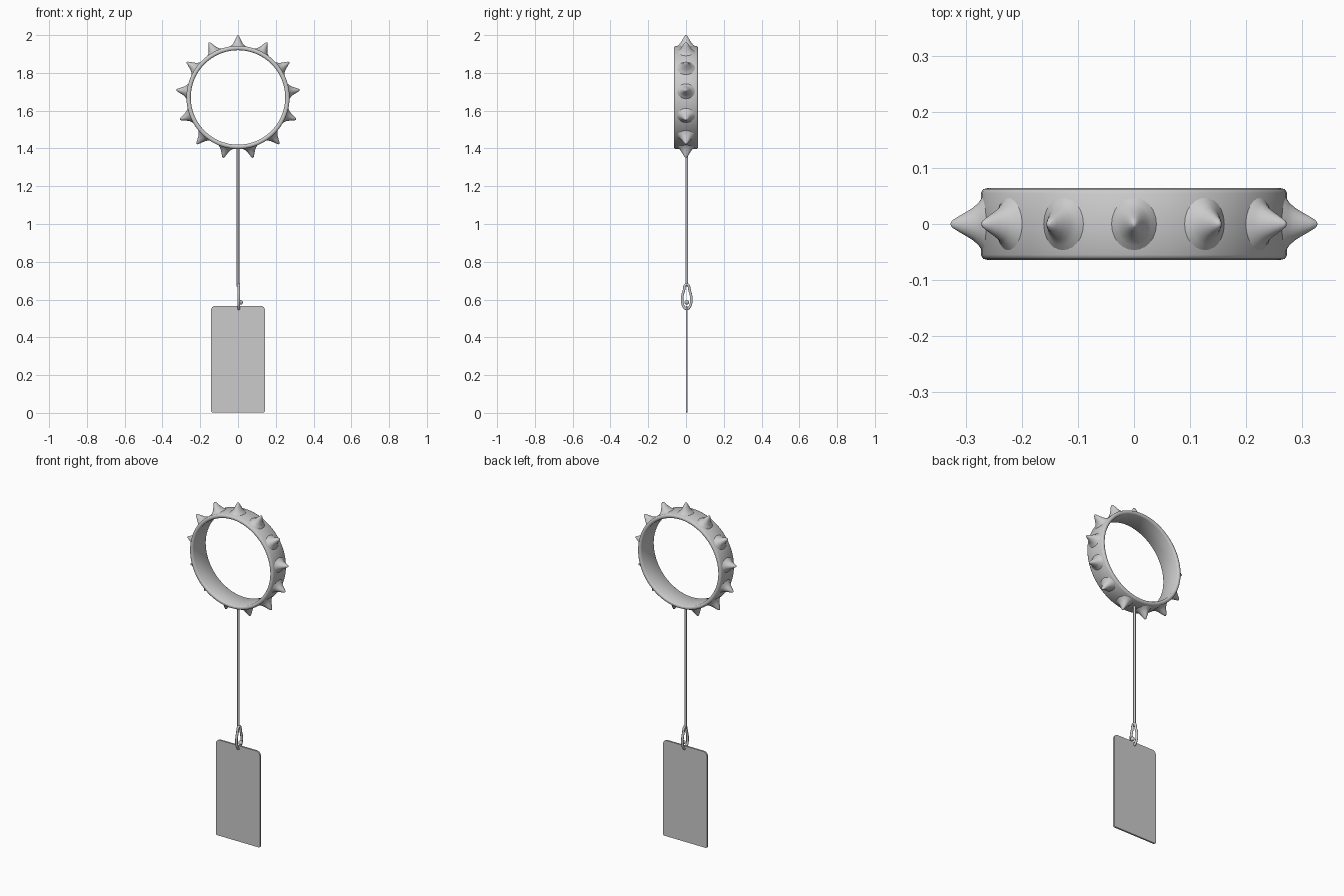
import bpy, bmesh, math
from mathutils import Matrix, Vector

cube = bpy.data.objects.get("Cube")
if cube:
    bpy.data.objects.remove(cube, do_unlink=True)

grey = bpy.data.materials.new("plain grey")
grey.use_nodes = True
colour = (0.6, 0.6, 0.6, 1)
grey.diffuse_color = colour
grey.node_tree.nodes["Principled BSDF"].inputs["Base Color"].default_value = colour

RING_Z = 1.67
SPIKES = 13


def finish(obj, angle=50):
    obj.data.materials.append(grey)
    bpy.ops.object.select_all(action="DESELECT")
    obj.select_set(True)
    bpy.context.view_layer.objects.active = obj
    bpy.ops.object.shade_smooth_by_angle(angle=math.radians(angle))
    return obj


def lathe(name, profile, steps, closed=False):
    """Spin (radius, height) points around z."""
    bm = bmesh.new()
    verts = [bm.verts.new((r, 0, h)) for r, h in profile]
    pairs = list(zip(verts, verts[1:]))
    if closed:
        pairs.append((verts[-1], verts[0]))
    edges = [bm.edges.new(p) for p in pairs]
    bmesh.ops.spin(bm, geom=verts + edges, cent=(0, 0, 0), axis=(0, 0, 1),
                   angle=math.tau, steps=steps)
    bmesh.ops.remove_doubles(bm, verts=bm.verts, dist=0.0001)
    bmesh.ops.recalc_face_normals(bm, faces=bm.faces)
    mesh = bpy.data.meshes.new(name)
    bm.to_mesh(mesh)
    bm.free()
    obj = bpy.data.objects.new(name, mesh)
    bpy.context.collection.objects.link(obj)
    return finish(obj)


def tube(name, points, radius, cyclic=False):
    """Round wire along a smooth path."""
    curve = bpy.data.curves.new(name, "CURVE")
    curve.dimensions = "3D"
    curve.bevel_depth = radius
    curve.bevel_resolution = 3
    curve.use_fill_caps = True
    spline = curve.splines.new("BEZIER")
    spline.bezier_points.add(len(points) - 1)
    for bp, co in zip(spline.bezier_points, points):
        bp.co = co
        bp.handle_left_type = bp.handle_right_type = "AUTO"
    spline.use_cyclic_u = cyclic
    temp = bpy.data.objects.new(name, curve)
    bpy.context.collection.objects.link(temp)
    bpy.context.view_layer.update()
    mesh = bpy.data.meshes.new_from_object(
        temp.evaluated_get(bpy.context.evaluated_depsgraph_get()))
    bpy.data.objects.remove(temp, do_unlink=True)
    obj = bpy.data.objects.new(name, mesh)
    bpy.context.collection.objects.link(obj)
    return finish(obj)


# Ring band with softened rims, axis along y
half = [(0.25, 0.056), (0.254, 0.062), (0.261, 0.064), (0.269, 0.062), (0.273, 0.055)]
band = lathe("ring_band", half + [(r, -h) for r, h in reversed(half)], 96, closed=True)
band.matrix_world = Matrix.Translation((0, 0, RING_Z)) @ Matrix.Rotation(math.pi / 2, 4, "X")

# Flared spikes around the band
flare = [(0.056, 0.264), (0.048, 0.272), (0.038, 0.279), (0.029, 0.289),
         (0.021, 0.302), (0.013, 0.316), (0.006, 0.327), (0, 0.33)]
spike_mesh = None
for i in range(SPIKES):
    if spike_mesh is None:
        spike = lathe("spike", flare, 24)
        spike_mesh = spike.data
    else:
        spike = bpy.data.objects.new("spike", spike_mesh)
        bpy.context.collection.objects.link(spike)
    spike.matrix_world = (Matrix.Translation((0, 0, RING_Z))
                          @ Matrix.Rotation(math.tau * i / SPIKES, 4, "Y")
                          @ Matrix.Diagonal((0.8, 1, 1, 1)))

# Hanging cord and the teardrop loop holding the tag
CORD_Y = 0.004
tube("cord", [(0, CORD_Y, 1.41), (0, CORD_Y, 0.67)], 0.007)
loop = [(0, 0.68), (0.016, 0.645), (0.024, 0.605), (0.017, 0.565), (0, 0.55)]
path = loop + [(-y, z) for y, z in reversed(loop[1:-1])]
tube("tag_loop", [(0.004, CORD_Y + y, z) for y, z in path], 0.007, cyclic=True)
bpy.ops.mesh.primitive_uv_sphere_add(segments=16, ring_count=10, radius=0.012,
                                     location=(0.014, CORD_Y, 0.585))
knot = bpy.context.object
knot.name = "loop_knot"
finish(knot)

# Flat tag with rounded corners
WIDTH, HEIGHT, THICK, CORNER = 0.286, 0.564, 0.01, 0.024
bm = bmesh.new()
rim = []
for k, (sx, sz) in enumerate([(1, 1), (-1, 1), (-1, -1), (1, -1)]):
    radius = CORNER if sz > 0 else CORNER / 3
    for s in range(7):
        a = math.pi / 2 * (k + s / 6)
        rim.append(bm.verts.new((sx * (WIDTH / 2 - radius) + radius * math.cos(a), -THICK / 2,
                                 sz * (HEIGHT / 2 - radius) + radius * math.sin(a))))
face = bm.faces.new(rim)
side = bmesh.ops.extrude_face_region(bm, geom=[face])
bmesh.ops.translate(bm, vec=Vector((0, THICK, 0)),
                    verts=[g for g in side["geom"] if isinstance(g, bmesh.types.BMVert)])
bmesh.ops.recalc_face_normals(bm, faces=bm.faces)
mesh = bpy.data.meshes.new("tag")
bm.to_mesh(mesh)
bm.free()
tag = bpy.data.objects.new("tag", mesh)
bpy.context.collection.objects.link(tag)
tag.location = (0, CORD_Y, HEIGHT / 2 + 0.003)
finish(tag, 40)
